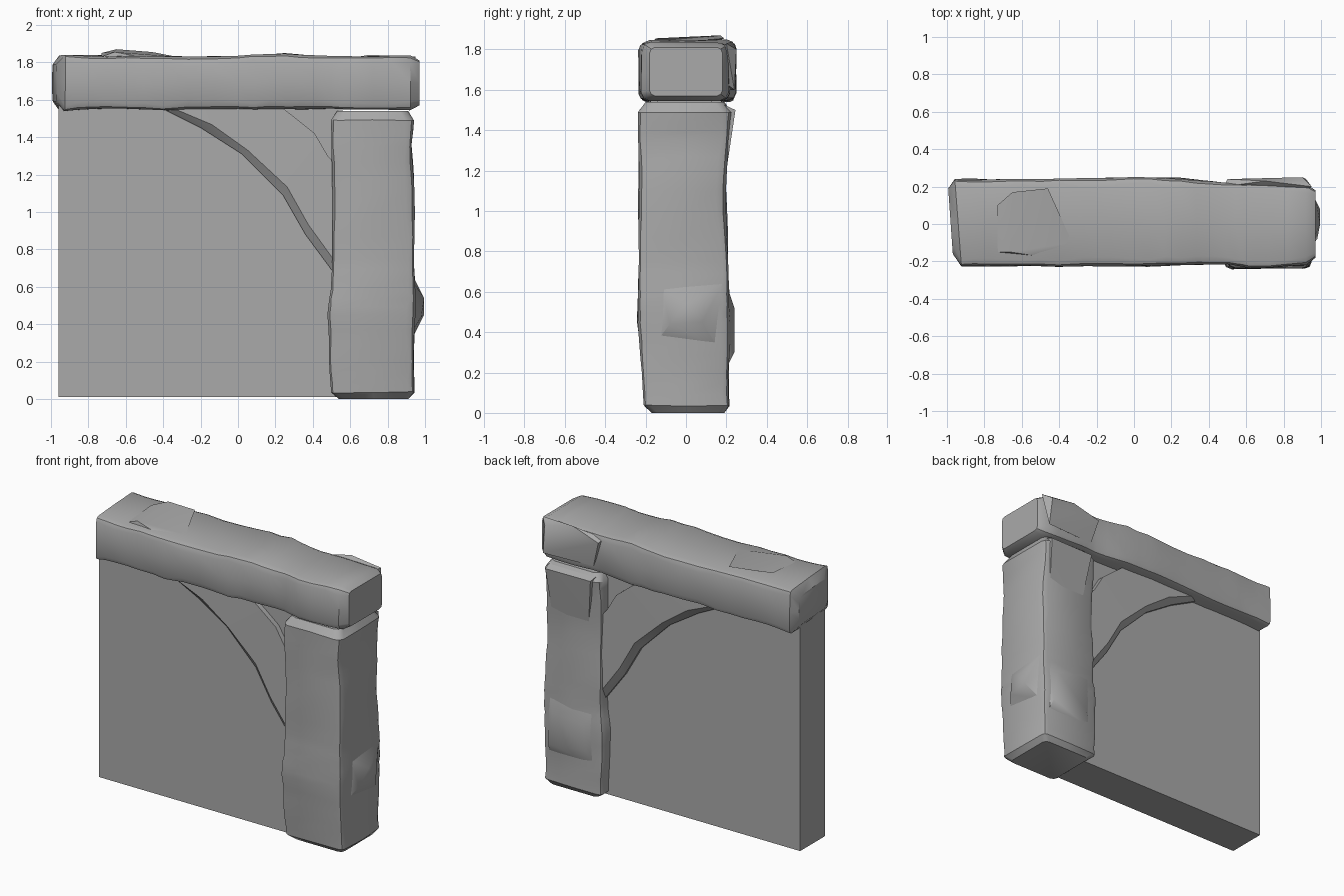
import bpy, bmesh, math, random
from mathutils import Vector, noise

cube = bpy.data.objects.get("Cube")
if cube:
    bpy.data.objects.remove(cube, do_unlink=True)
random.seed(4)

stone = bpy.data.materials.new("grey stone")
stone.use_nodes = True
GREY = (0.4, 0.4, 0.4, 1)
stone.diffuse_color = GREY
stone.node_tree.nodes["Principled BSDF"].inputs["Base Color"].default_value = GREY


def finish(name, bm, angle=None):
    bmesh.ops.recalc_face_normals(bm, faces=bm.faces)
    mesh = bpy.data.meshes.new(name)
    bm.to_mesh(mesh)
    bm.free()
    mesh.materials.append(stone)
    ob = bpy.data.objects.new(name, mesh)
    bpy.context.collection.objects.link(ob)
    if angle:
        bpy.ops.object.select_all(action='DESELECT')
        ob.select_set(True)
        bpy.context.view_layer.objects.active = ob
        bpy.ops.object.shade_smooth_by_angle(angle=math.radians(angle))
    return ob


def loft(bm, rings):
    loops = [[bm.verts.new(p) for p in ring] for ring in rings]
    for a, b in zip(loops, loops[1:]):
        for i in range(len(a)):
            j = (i + 1) % len(a)
            bm.faces.new((a[i], a[j], b[j], b[i]))
    bm.faces.new(loops[0])
    bm.faces.new(loops[-1])


def rounded_ring(a0, a1, b0, b1, r):
    """Worn rectangle: three points per corner and one in each side."""
    ca, cb = (a0 + a1) / 2, (b0 + b1) / 2
    pts = []
    for sa, sb in ((1, 1), (-1, 1), (-1, -1), (1, -1)):
        a, b = (a1 if sa > 0 else a0), (b1 if sb > 0 else b0)
        corner = [(a, b - sb * r), (a - sa * r * .3, b - sb * r * .3), (a - sa * r, b)]
        pts += corner if sa * sb > 0 else corner[::-1]
        pts.append((ca, b) if sb == sa else (a, cb))
    return pts


def worn_block(name, sections, place, steps=3):
    """Loft sections (position, a0, a1, b0, b1) with a chipped surface."""
    rows = [sections[0]]
    for s, t in zip(sections, sections[1:]):
        n = steps if t[0] - s[0] > 0.1 else 1
        rows += [[u + (v - u) * k / n for u, v in zip(s, t)] for k in range(1, n + 1)]
    rings = []
    for i, (p, *box) in enumerate(rows):
        r = random.uniform(0.025, 0.05)
        end = i in (0, len(rows) - 1)
        ring = []
        for a, b in rounded_ring(*box, r):
            v = Vector(place(p, a, b))
            if not end:
                v += noise.noise_vector(v * 5) * 0.008
            ring.append(v)
        rings.append(ring)
    bm = bmesh.new()
    loft(bm, rings)
    return finish(name, bm, 35)


def hull(name, points):
    bm = bmesh.new()
    for p in points:
        bm.verts.new(p)
    bmesh.ops.convex_hull(bm, input=bm.verts)
    return finish(name, bm, 40)


# Flat wall panel
panel = bmesh.new()
bmesh.ops.create_cube(panel, size=1)
for v in panel.verts:
    v.co = (-0.2 + v.co.x * 1.52, -0.005 + v.co.y * 0.27, 0.79 + v.co.z * 1.56)
finish("wall_panel", panel)

# Upright stone
worn_block("column", [
    (0.0, .54, .91, -.17, .19), (.035, .50, .94, -.205, .215),
    (.2, .49, .94, -.215, .21), (.45, .48, .945, -.24, .22),
    (.58, .50, .945, -.235, .215), (.75, .505, .94, -.23, .21),
    (1.1, .505, .94, -.235, .20), (1.35, .50, .93, -.235, .205),
    (1.49, .50, .94, -.235, .225), (1.54, .53, .91, -.20, .19),
], lambda p, a, b: (a, b, p))

# Top stone, its left end slanted back
worn_block("lintel", [
    (-.98, -.16, .19, 1.59, 1.79), (-.94, -.225, .24, 1.54, 1.84),
    (-.7, -.225, .24, 1.55, 1.835), (-.4, -.225, .24, 1.545, 1.83),
    (0, -.225, .25, 1.55, 1.835), (.25, -.22, .245, 1.55, 1.845),
    (.5, -.215, .215, 1.55, 1.83), (.62, -.235, .215, 1.55, 1.83),
    (.92, -.22, .21, 1.545, 1.835), (.97, -.18, .18, 1.57, 1.81),
], lambda p, a, b: (p - (a * .07 if p < -.9 else 0), a, b))

# Raised flakes on the stones
hull("lintel_top_flake", [
    (-.73, -.15, 1.83), (-.73, .1, 1.85), (-.65, .17, 1.87), (-.46, .19, 1.855),
    (-.33, -.1, 1.83), (-.53, -.17, 1.83), (-.66, -.15, 1.855), (-.6, 0, 1.78)])
hull("lintel_back_flake", [
    (.48, .2, 1.8), (.5, .24, 1.78), (.9, .25, 1.8), (.95, .2, 1.83),
    (.92, .24, 1.6), (.55, .22, 1.6), (.7, .23, 1.84), (.7, .1, 1.7)])
hull("column_side_flake", [
    (.94, -.12, .62), (.94, .19, .65), (.975, .12, .58), (.995, .0, .54),
    (.995, .08, .45), (.98, -.08, .44), (.93, -.14, .36), (.93, .16, .32)])
hull("column_back_flake", [
    (.55, .2, .6), (.9, .2, .64), (.85, .24, .52), (.62, .235, .5),
    (.6, .235, .32), (.88, .24, .3), (.9, .2, .22), (.55, .2, .22)])
hull("column_top_flake", [
    (.54, .18, 1.53), (.9, .18, 1.53), (.9, .245, 1.5), (.56, .24, 1.5),
    (.6, .2, 1.2), (.88, .2, 1.2), (.7, .1, 1.45)])

# Curved corner brace: lower edge point, then upper edge point
brace = bmesh.new()
rings = []
for lx, lz, ux, uz in ((-.44, 1.57, .1, 1.62), (-.2, 1.45, .22, 1.57),
                       (.02, 1.31, .31, 1.50), (.24, 1.09, .41, 1.42),
                       (.36, .88, .48, 1.30), (.53, .65, .57, 1.2)):
    low, up = Vector((lx, 0, lz)), Vector((ux, 0, uz))
    mid = low.lerp(up, random.uniform(.08, .18))
    ring = [(low, -.15), (mid, -.185), (up, -.175), (up, .175), (mid, .185), (low, .15)]
    rings.append([p + Vector((0, y, 0)) for p, y in ring])
loft(brace, rings)
finish("corner_brace", brace, 30)
